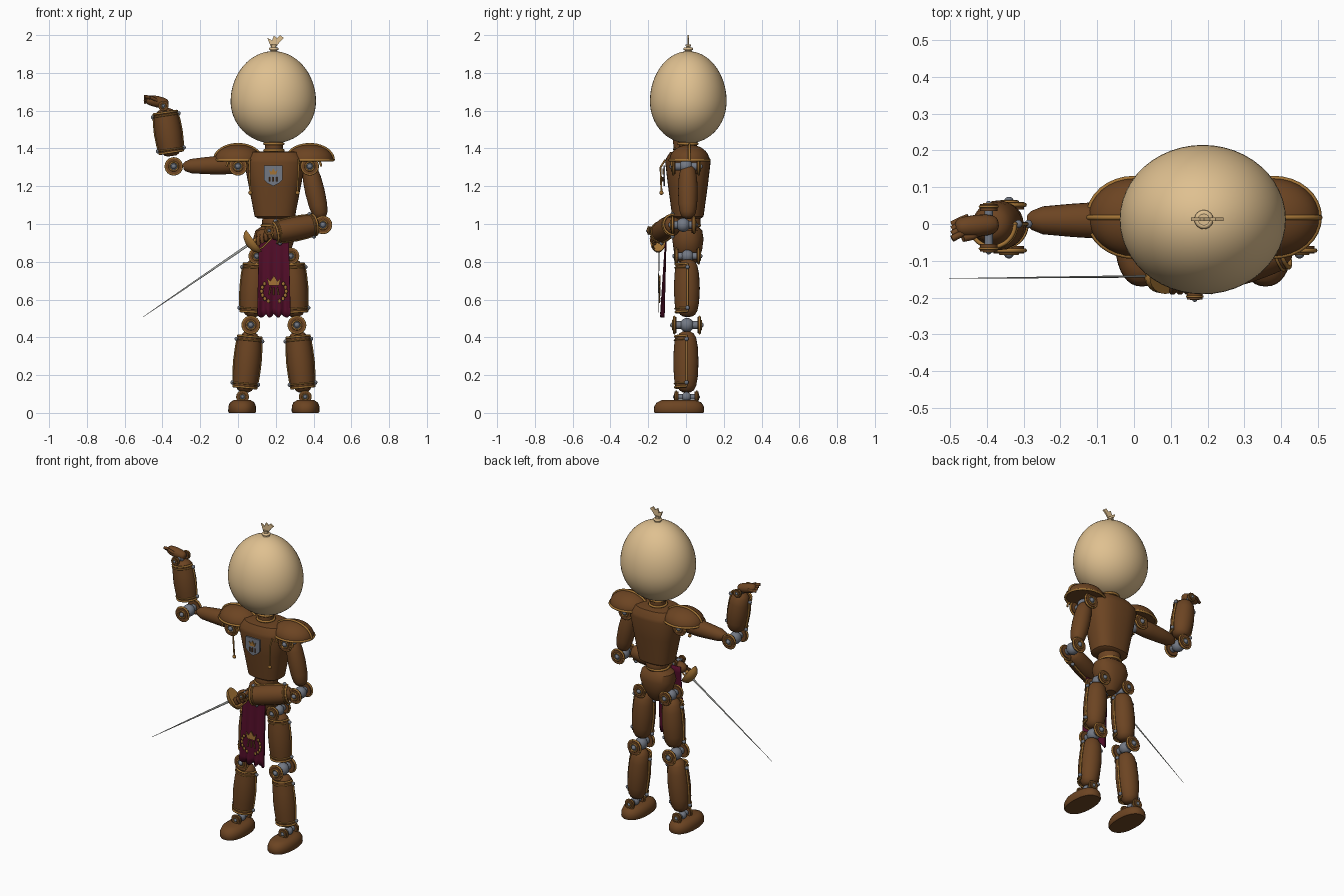
import bpy
import bmesh
from math import sin, cos, pi, radians, copysign
from mathutils import Vector, Matrix

if "Cube" in bpy.data.objects:
    bpy.data.objects.remove(bpy.data.objects["Cube"])


def material(name, rgb):
    m = bpy.data.materials.new(name)
    m.use_nodes = True
    m.diffuse_color = (*rgb, 1)
    bsdf = m.node_tree.nodes["Principled BSDF"]
    bsdf.inputs["Base Color"].default_value = (*rgb, 1)
    bsdf.inputs["Roughness"].default_value = 0.7
    return m


BROWN = material("brown wood", (0.15, 0.058, 0.016))
GOLD = material("old gold", (0.36, 0.17, 0.035))
STEEL = material("blue steel", (0.17, 0.19, 0.23))
CREAM = material("pale latex", (0.74, 0.53, 0.28))
CLOTH = material("maroon cloth", (0.085, 0.004, 0.022))
BLADE = material("blade grey", (0.35, 0.36, 0.34))
CX = 0.19  # middle of the body


def add(name, data, mat):
    ob = bpy.data.objects.new(name, data)
    data.materials.append(mat)
    bpy.context.scene.collection.objects.link(ob)
    return ob


def surface(name, rows, mat, closed=True, caps=True):
    """Skin a list of equally long point rows."""
    bm = bmesh.new()
    vr = [[bm.verts.new(p) for p in row] for row in rows]
    n = len(rows[0])
    for r0, r1 in zip(vr, vr[1:]):
        for i in range(n if closed else n - 1):
            j = (i + 1) % n
            bm.faces.new((r0[i], r0[j], r1[j], r1[i]))
    if closed and caps:
        bm.faces.new(vr[0][::-1])
        bm.faces.new(vr[-1])
    bmesh.ops.recalc_face_normals(bm, faces=bm.faces)
    me = bpy.data.meshes.new(name)
    bm.to_mesh(me)
    bm.free()
    me.shade_smooth()
    me.set_sharp_from_angle(angle=radians(40))
    return add(name, me, mat)


def frame(a, b):
    """Local z runs from a to b, local y stays close to world y."""
    a, b = Vector(a), Vector(b)
    d = (b - a).normalized()
    up = Vector((0, 1, 0)) if abs(d.y) < 0.95 else Vector((1, 0, 0))
    x = up.cross(d).normalized()
    y = d.cross(x)
    return Matrix((x, y, d)).transposed().to_4x4(), a, (b - a).length


def row(fr, t, r, start=0, sweep=2 * pi, n=24, flat=1):
    m, a, length = fr
    k = n if sweep > 6 else n + 1
    angles = [start + sweep * i / n for i in range(k)]
    return [a + m @ Vector((r * cos(g), r * flat * sin(g), t * length)) for g in angles]


def lathe(name, a, b, profile, mat, flat=1):
    fr = frame(a, b)
    return surface(name, [row(fr, t, r, flat=flat) for t, r in profile], mat)


def rod(name, a, b, r, mat):
    return lathe(name, a, b, [(0, r), (1, r)], mat)


def ball(name, c, r, mat):
    rx, ry, rz = r if isinstance(r, tuple) else (r, r, r)
    c = Vector(c)
    rows = []
    for i in range(13):
        g = pi * (i + 0.02) / 12.04
        rows.append([c + Vector((rx * sin(g) * cos(h * pi / 12), ry * sin(g) * sin(h * pi / 12),
                                 -rz * cos(g))) for h in range(24)])
    return surface(name, rows, mat)


def tube(name, pts, r, mat, cyclic=False):
    cu = bpy.data.curves.new(name, "CURVE")
    cu.dimensions = "3D"
    cu.bevel_depth, cu.bevel_resolution, cu.use_fill_caps = r, 2, True
    sp = cu.splines.new("POLY")
    sp.points.add(len(pts) - 1)
    for p, q in zip(sp.points, pts):
        p.co = (*q, 1)
    sp.use_cyclic_u = cyclic
    return add(name, cu, mat)


def ring(name, c, axis, big, small, mat):
    fr = frame(c, Vector(c) + Vector(axis))
    return tube(name, row(fr, 0, big), small, mat, True)


def loft(name, cx, cy, sections, mat, power=2.6):
    """Stack rounded-box sections given as z, half width, half depth."""
    e = 2 / power
    rows = []
    for z, hx, hy in sections:
        ang = [2 * pi * i / 36 for i in range(36)]
        rows.append([(cx + hx * copysign(abs(cos(g)) ** e, cos(g)),
                      cy + hy * copysign(abs(sin(g)) ** e, sin(g)), z) for g in ang])
    return surface(name, rows, mat)


def plate(name, pts, y, thick, mat):
    """Flat outline in x and z with a small thickness in y."""
    return surface(name, [[(x, y + d, z) for x, z in pts] for d in (0, thick)], mat)


CAPSULE = [(0, .35), (.03, .6), (.1, .8), (.25, .94), (.5, 1), (.75, .94), (.9, .8), (.97, .6), (1, .35)]


def limb(name, a, b, r):
    """Barrel core with a gold-trimmed half shell on its front."""
    lathe(name + "_core", a, b, [(t, k * r * 0.93) for t, k in CAPSULE], BROWN)
    fr = frame(a, b)
    prof = [(.08, .9 * r), (.28, .99 * r), (.5, 1.03 * r), (.72, .99 * r), (.92, .9 * r)]
    rows = [row(fr, t, k, pi, pi) for t, k in prof]
    surface(name + "_shell", rows, BROWN, closed=False)
    for label, edge in (("lower", rows[0]), ("upper", rows[-1]),
                        ("side_a", [q[0] for q in rows]), ("side_b", [q[-1] for q in rows])):
        tube(f"{name}_{label}_trim", edge, 0.006, GOLD)
    for t in (0.14, 0.86):
        tube(name + "_band", row(fr, t, .95 * r, pi, pi), 0.004, GOLD)
        for p in row(fr, t, r, pi, pi, n=1):
            ball(name + "_rivet", p, 0.011, STEEL)


def joint(name, x, z, y0, y1, r):
    """Hinge with a steel axle and ringed discs at both ends."""
    mid = (y0 + y1) / 2
    ball(name + "_ball", (x, mid, z), r * 0.8, STEEL)
    rod(name + "_axle", (x, y0, z), (x, y1, z), r * 0.45, STEEL)
    for y, s in ((y0, 1), (y1, -1)):
        rod(name + "_disc", (x, y, z), (x, y + s * 0.02, z), r * 0.9, BROWN)
        ring(name + "_rim", (x, y + s * 0.008, z), (0, 1, 0), r * 0.93, r * 0.13, GOLD)
        ring(name + "_inner_ring", (x, y, z), (0, 1, 0), r * 0.5, r * 0.1, GOLD)
        ball(name + "_bolt", (x, y, z), r * 0.3, STEEL)


def crown(name, x, z, w, y, mat):
    shape = [(-.36, 0), (.36, 0), (.5, .55), (.25, .3), (0, .7), (-.25, .3), (-.5, .55)]
    plate(name, [(x + u * w, z + v * w) for u, v in shape], y, 0.006, mat)


# Balloon head with knot and tied tail
head = []
for i in range(33):
    g = pi * (i + 0.02) / 32.04
    k = sin(g) * (1 + 0.02 * cos(g))
    z = 1.655 - cos(g) * (0.228 if g < pi / 2 else 0.26)
    head.append([(0.187 + 0.226 * k * cos(h * pi / 24), 0.012 + 0.203 * k * sin(h * pi / 24), z)
                 for h in range(48)])
surface("balloon_head", head, CREAM)
lathe("balloon_knot", (CX, .012, 1.9), (CX, .012, 1.95), [(0, .03), (.4, .015), (.8, .012), (1, .016)], CREAM)
ring("knot_ring", (CX, .012, 1.927), (0, 0, 1), 0.018, 0.008, CREAM)
plate("balloon_tail", [(.175, 1.935), (.155, 1.985), (.18, 1.972), (.19, 1.997), (.207, 1.984),
                       (.222, 2.0), (.243, 1.985), (.222, 1.965), (.2, 1.935)], 0.008, 0.009, CREAM)

# Neck, torso, waist and pelvis
rod("neck", (CX, .01, 1.36), (CX, .01, 1.45), 0.047, BROWN)
for z in (1.39, 1.425):
    ring("neck_ring", (CX, .01, z), (0, 0, 1), 0.05, 0.007, GOLD)
loft("torso", 0.195, 0.01, [(1.03, .09, .07), (1.04, .107, .083), (1.2, .138, .105), (1.325, .162, .12),
                            (1.345, .16, .117), (1.38, .13, .095), (1.385, .1, .07)], BROWN)
ball("waist_ball", (.195, .01, 1.01), 0.068, BROWN)
loft("pelvis", CX, 0.01, [(.785, .03, .035), (.81, .055, .055), (.86, .09, .075), (.92, .11, .083),
                          (.965, .098, .076), (.99, .06, .05)], BROWN, 2.3)
ring("waist_ring", (CX, .01, .992), (0, 0, 1), 0.064, 0.007, GOLD)

# Chest shield
plate("chest_shield", [(.137, 1.31), (.235, 1.31), (.235, 1.235), (.215, 1.215), (.187, 1.2),
                       (.157, 1.215), (.137, 1.235)], -0.119, 0.009, STEEL)
crown("shield_crown", 0.187, 1.262, 0.045, -0.125, GOLD)
for dx in (-.018, 0, .018):
    rod("shield_bar", (.187 + dx, -.122, 1.225), (.187 + dx, -.122, 1.25), 0.004, BROWN)

for s, side in ((1, "left"), (-1, "right")):
    # Shoulder pads with gold rim, band and hanging cord
    px = CX + s * 0.19
    arc = [i * pi / 20 for i in range(10)]
    surface(side + "_shoulder_pad", [[(px + .124 * cos(g) * cos(h * pi / 16), .018 + .106 * cos(g) * sin(h * pi / 16),
            1.338 + .082 * sin(g)) for h in range(32)] for g in arc], BROWN)
    tube(side + "_pad_rim", [(px + .124 * cos(h * pi / 16), .018 + .106 * sin(h * pi / 16), 1.338)
                             for h in range(32)], 0.007, GOLD, True)
    tube(side + "_pad_band", [(px + .126 * cos(h * pi / 20), .018, 1.338 + .084 * sin(h * pi / 20))
                              for h in range(21)], 0.007, GOLD)
    joint(side + "_shoulder", px, 1.305, -0.075, 0.075, 0.046)
    tube(side + "_shoulder_arch", [(px + .06 * cos(h * pi / 12), -.075, 1.305 + .05 * sin(h * pi / 12))
                                   for h in range(13)], 0.006, GOLD)
    cord = CX + s * 0.13
    tube(side + "_chest_cord", [(cord, -.11, 1.34), (cord, -.135, 1.3), (cord - s * .005, -.13, 1.17)], .005, GOLD)
    ball(side + "_cord_bead", (cord - s * .005, -.13, 1.165), 0.011, GOLD)

    # Legs
    joint(side + "_hip", CX + s * .09, .83, -.06, .075, .042)
    limb(side + "_thigh", (CX + s * .095, .008, .81), (CX + s * .115, .008, .51), .07)
    joint(side + "_knee", CX + s * .122, .465, -.07, .08, .047)
    limb(side + "_shin", (CX + s * .125, .003, .43), (CX + s * .156, .003, .11), .068)
    joint(side + "_ankle", CX + s * .166, .085, -.06, .065, .032)
    loft(side + "_foot", CX + s * .168, -.037, [(0, .069, .128), (.008, .074, .133), (.035, .073, .131),
                                               (.055, .065, .118), (.068, .045, .09)], BROWN, 2.3)

# Left arm, bent across the belly
lathe("left_upper_arm", (.375, .01, 1.31), (.44, .01, 1.03), [(t, k * .052) for t, k in CAPSULE], BROWN)
joint("left_elbow", .45, .995, -.08, .05, .046)
limb("left_forearm", (.425, -.06, 1.0), (.175, -.14, .95), .06)
joint("left_wrist", .165, .965, -.205, -.11, .023)
ball("left_palm", (.14, -.14, .94), (.045, .035, .035), BROWN)
for i in range(4):
    x, z = .1 + .02 * i, .905 + .013 * i
    tube("left_finger", [(x + .02, -.15, z + .04), (x + .005, -.182, z + .015), (x + .01, -.165, z - .015)], .011, BROWN)

# Right arm, raised
lathe("right_upper_arm", (.01, .01, 1.315), (-.29, .01, 1.305),
      [(0, .035), (.1, .048), (.35, .05), (.6, .045), (.86, .038), (.96, .026), (1, .015)], BROWN)
joint("right_elbow", -.34, 1.305, -.08, .06, .046)
limb("right_forearm", (-.35, .0, 1.36), (-.388, .0, 1.61), .069)
joint("right_wrist", -.395, 1.625, -.075, .055, .026)
lathe("right_palm", (-.37, 0, 1.635), (-.485, -.01, 1.66), [(t, k * .03) for t, k in CAPSULE], BROWN)
for i in range(4):
    y = -.03 + .013 * i
    tube("right_finger", [(-.45, y + .01, 1.652), (-.475, y, 1.672 - .008 * i), (-.495, y - .01, 1.675 - .01 * i)], .009, BROWN)
tube("right_thumb", [(-.41, -.015, 1.645), (-.44, -.035, 1.66), (-.465, -.04, 1.672)], .009, BROWN)

# Sword with cupped guard and knuckle bow
lathe("sword_guard", (.048, -.148, .885), (.085, -.148, .912), [(0, .012), (.2, .045), (.6, .065), (1, .07)], GOLD, .6)
rod("sword_grip", (.07, -.148, .9), (.2, -.152, .985), .01, GOLD)
ball("sword_pommel", (.2, -.152, .985), .015, GOLD)
tube("knuckle_bow", [(.09, -.16, .86), (.13, -.175, .875), (.175, -.17, .92), (.2, -.152, .985)], .005, GOLD)
lathe("sword_blade", (.06, -.142, .893), (-.503, -.148, .508), [(0, .007), (.6, .004), (1, .001)], BLADE, .5)

# Hanging cloth with folds and scalloped hem
cloth = []
for j in range(13):
    v = j / 12
    line = []
    for i in range(37):
        u = i / 36
        bottom = .525 - .02 * abs(sin(4 * pi * u))
        half = .078 + .009 * v
        line.append((CX + (2 * u - 1) * half, -.108 - .02 * v - .009 * v * cos(6 * pi * u), .96 * (1 - v) + bottom * v))
    cloth.append(line)
tabard = surface("tabard", cloth, CLOTH, closed=False)
solid = tabard.modifiers.new("thickness", "SOLIDIFY")
solid.thickness = 0.006

# Gold emblem on the cloth
crown("tabard_crown", CX, .675, .075, -.142, GOLD)
for dx in (-.025, 0, .025):
    rod("emblem_bar", (CX + dx, -.139, .625), (CX + dx * .7, -.139, .665), .004, GOLD)
for s in (1, -1):
    for i in range(6):
        g = -1.1 + .36 * i
        ball("laurel_leaf", (CX + s * .065 * cos(g), -.14, .645 + .06 * sin(g)), (.009, .004, .011), GOLD)
